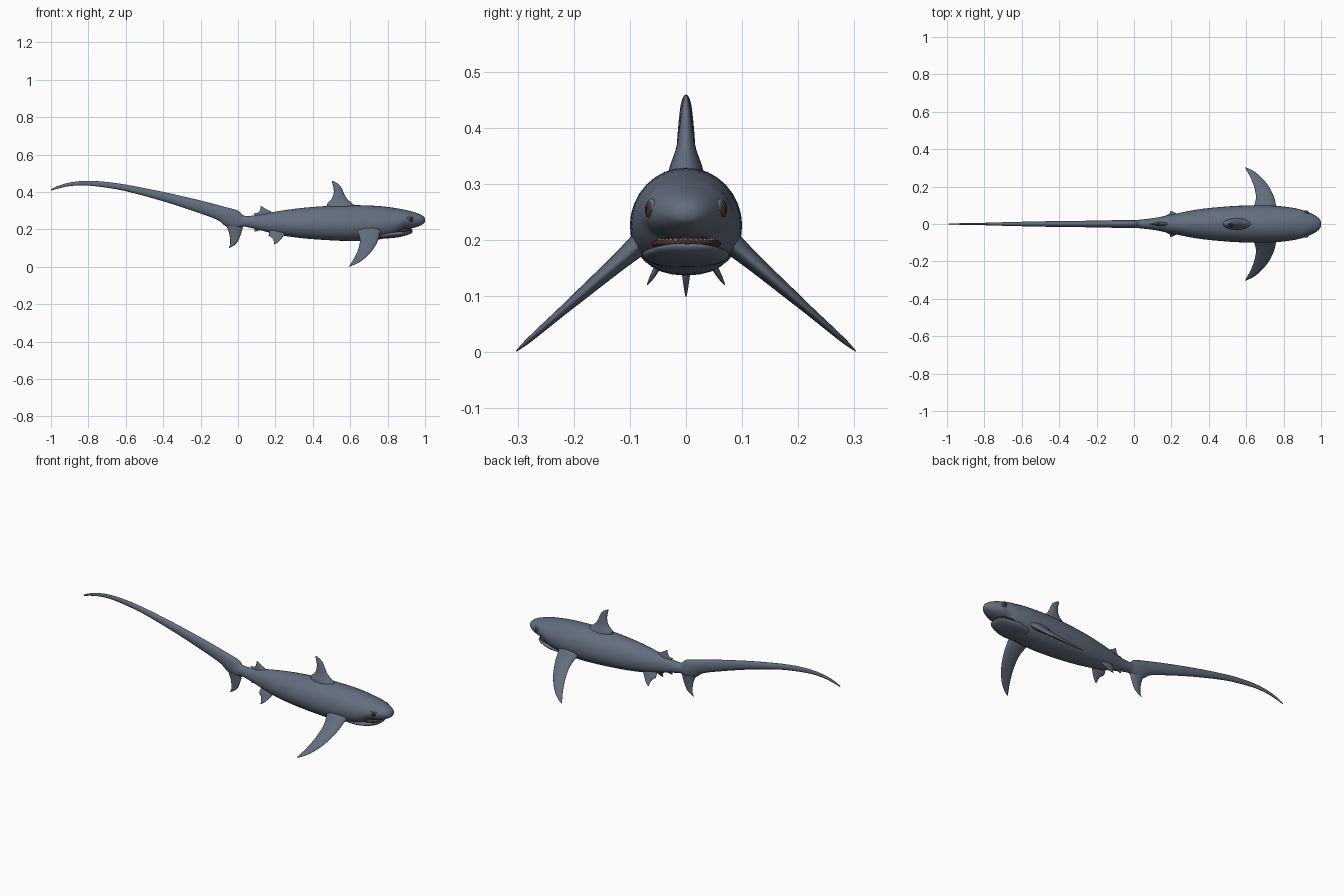
import bpy, bmesh, math
from mathutils import Vector, Matrix


def material(name, rgb):
    m = bpy.data.materials.new(name)
    m.diffuse_color = (*rgb, 1)
    return m


SKIN = material("slate grey", (0.125, 0.155, 0.21))
EYE = material("eye brown", (0.07, 0.035, 0.03))
PUPIL = material("near black", (0.012, 0.012, 0.015))
GUM = material("mouth dark red", (0.07, 0.025, 0.025))
TOOTH = material("tooth ivory", (0.45, 0.42, 0.38))


def finish(name, bm, mat):
    bmesh.ops.recalc_face_normals(bm, faces=bm.faces)
    me = bpy.data.meshes.new(name)
    bm.to_mesh(me)
    bm.free()
    me.materials.append(mat)
    for p in me.polygons:
        p.use_smooth = True
    ob = bpy.data.objects.new(name, me)
    bpy.context.collection.objects.link(ob)
    return ob


def smooth_rows(rows, steps):
    """Catmull-Rom interpolation through table rows."""
    out = []
    for i in range(len(rows) - 1):
        p0, p1 = rows[max(i - 1, 0)], rows[i]
        p2, p3 = rows[i + 1], rows[min(i + 2, len(rows) - 1)]
        for s in range(steps):
            t = s / steps
            out.append([0.5 * (2 * b + (c - a) * t + (2 * a - 5 * b + 4 * c - d) * t * t
                               + (3 * b - a - 3 * c + d) * t ** 3)
                        for a, b, c, d in zip(p0, p1, p2, p3)])
    return out + [list(rows[-1])]


def loft(name, rows, origin=(0, 0, 0), span=(0, 0, 1), steps=4, sides=20,
         widest=0.5, lower_power=1.0, mat=SKIN):
    """Skin oval sections; row = edge A (x, s), edge B (x, s), half thickness."""
    origin, span, ax = Vector(origin), Vector(span), Vector((1, 0, 0))
    normal = span.cross(ax).normalized()
    bm, rings = bmesh.new(), []
    for xa, sa, xb, sb, h in smooth_rows(rows, steps):
        a, b = origin + ax * xa + span * sa, origin + ax * xb + span * sb
        c, ring = b.lerp(a, widest), []
        for k in range(sides):
            t = 2 * math.pi * k / sides
            u, w = math.cos(t), math.sin(t)
            if u < 0:
                w = math.copysign(abs(w) ** lower_power, w)
            along = (a - c) * u if u > 0 else (c - b) * u
            ring.append(bm.verts.new(c + along + normal * w * max(h, 0.0004)))
        rings.append(ring)
    for r, q in zip(rings, rings[1:]):
        for k in range(sides):
            j = (k + 1) % sides
            bm.faces.new((r[k], r[j], q[j], q[k]))
    bm.faces.new(rings[0])
    bm.faces.new(rings[-1])
    return finish(name, bm, mat)


def ball(name, loc, scale, turn, mat):
    bm = bmesh.new()
    bmesh.ops.create_uvsphere(bm, u_segments=20, v_segments=12, radius=1)
    bm.transform(Matrix.Translation(loc) @ Matrix.Rotation(turn, 4, 'Z')
                 @ Matrix.Diagonal((*scale, 1)))
    return finish(name, bm, mat)


def upright(rows):
    """Expand (x, top, bottom, half width) into loft rows."""
    return [(x, t, x, b, w) for x, t, b, w in rows]


# Torpedo body with overhanging snout
loft("body", upright([
    (1.0, .253, .243, .006), (.995, .266, .233, .022), (.98, .277, .223, .038),
    (.955, .288, .212, .053), (.92, .298, .204, .068), (.885, .306, .198, .079),
    (.84, .314, .166, .088), (.76, .324, .147, .097), (.64, .329, .137, .1),
    (.5, .326, .141, .094), (.35, .315, .152, .079), (.22, .298, .17, .055),
    (.12, .279, .195, .034), (.06, .272, .21, .026), (.0, .275, .22, .02)]),
    sides=32, widest=.46, lower_power=.85)

# Lower jaw and mouth interior
loft("lower_jaw", upright([
    (.934, .192, .187, .02), (.928, .194, .18, .038), (.91, .194, .171, .054),
    (.87, .193, .16, .07), (.82, .19, .153, .078), (.76, .18, .15, .07)]),
    sides=24, widest=.6, lower_power=.8)
loft("mouth_interior", upright([
    (.927, .205, .185, .025), (.91, .207, .183, .046), (.87, .207, .18, .062),
    (.82, .205, .18, .06)]), sides=20, mat=GUM)

# Upper row of small teeth following the mouth curve
bm = bmesh.new()
for i in range(15):
    a = math.radians(-75 + 150 * i / 14)
    spot = Matrix.Translation((.882 + .048 * math.cos(a), .05 * math.sin(a), .1985))
    bmesh.ops.create_cone(bm, segments=5, radius1=.0006, radius2=.0024, depth=.008,
                          cap_ends=True, matrix=spot)
finish("teeth", bm, TOOTH)

# Long upper tail lobe and short lower lobe
loft("upper_tail_lobe", [
    (.06, .262, .05, .222, .02), (.025, .278, -.01, .205, .022),
    (0, .3, -.065, .217, .022), (-.06, .317, -.11, .25, .021),
    (-.2, .354, -.21, .288, .018), (-.4, .4, -.4, .35, .016),
    (-.6, .439, -.6, .404, .012), (-.72, .455, -.72, .425, .009),
    (-.82, .459, -.82, .435, .006), (-.9, .45, -.9, .431, .005),
    (-.96, .433, -.958, .419, .003), (-1, .414, -.997, .407, .001)])
loft("lower_tail_lobe", [
    (.035, .245, -.09, .26, .016), (.024, .205, -.062, .215, .014),
    (.012, .165, -.048, .18, .01), (-.005, .13, -.042, .145, .007),
    (-.025, .112, -.043, .119, .004), (-.049, .098, -.05, .1, .001)])

# Fins along the back and belly centreline
loft("dorsal_fin", [
    (.65, .305, .48, .305, .036), (.615, .335, .475, .333, .028),
    (.582, .365, .499, .36, .018), (.565, .395, .511, .39, .013),
    (.552, .425, .511, .42, .009), (.533, .445, .506, .44, .006),
    (.506, .459, .502, .456, .002)])
loft("second_dorsal_fin", [
    (.2, .275, .1, .26, .014), (.172, .297, .105, .283, .009),
    (.145, .311, .118, .303, .006), (.124, .325, .12, .322, .002)])
loft("second_dorsal_rear_lobe", [
    (.13, .27, .1, .268, .008), (.125, .285, .085, .281, .004),
    (.1, .287, .08, .284, .001)])
loft("anal_fin", [
    (.15, .215, .09, .22, .012), (.132, .2, .088, .206, .007),
    (.11, .193, .087, .196, .004), (.092, .188, .088, .19, .001)])

# Paired fins, eyes
for side, tag in ((-1, "right"), (1, "left")):
    # Pectoral fins sweep outward, down and back
    loft("pectoral_fin_" + tag, [
        (.775, .06, .62, .06, .024), (.76, .1, .642, .1, .018),
        (.75, .14, .652, .14, .014), (.73, .185, .647, .18, .011),
        (.703, .225, .635, .22, .008), (.667, .262, .618, .258, .006),
        (.63, .288, .603, .284, .004), (.596, .303, .594, .301, .001)],
        origin=(0, 0, .265), span=(0, side, -.87))
    # Pelvic fins
    loft("pelvic_fin_" + tag, [
        (.27, -.02, .17, -.02, .012), (.25, .008, .166, .012, .009),
        (.232, .035, .186, .035, .006), (.216, .055, .192, .055, .004),
        (.198, .07, .194, .069, .001)],
        origin=(0, side * .034, .18), span=(0, side * .5, -.86))
    loft("pelvic_rear_lobe_" + tag, [
        (.21, -.01, .18, -.01, .006), (.2, .018, .168, .014, .004),
        (.18, .022, .16, .016, .001)],
        origin=(0, side * .034, .18), span=(0, side * .5, -.86))
    # Eyes with lid rim and pupil
    turn = -side * math.radians(24)
    out = Vector((.36, side * .9, .15))
    spot = Vector((.922, side * .062, .254))
    ball("eyelid_" + tag, spot, (.019, .007, .02), turn, SKIN)
    ball("eye_" + tag, spot + out * .0025, (.0145, .0075, .0155), turn, EYE)
    ball("pupil_" + tag, spot + out * .006, (.007, .0055, .008), turn, PUPIL)
